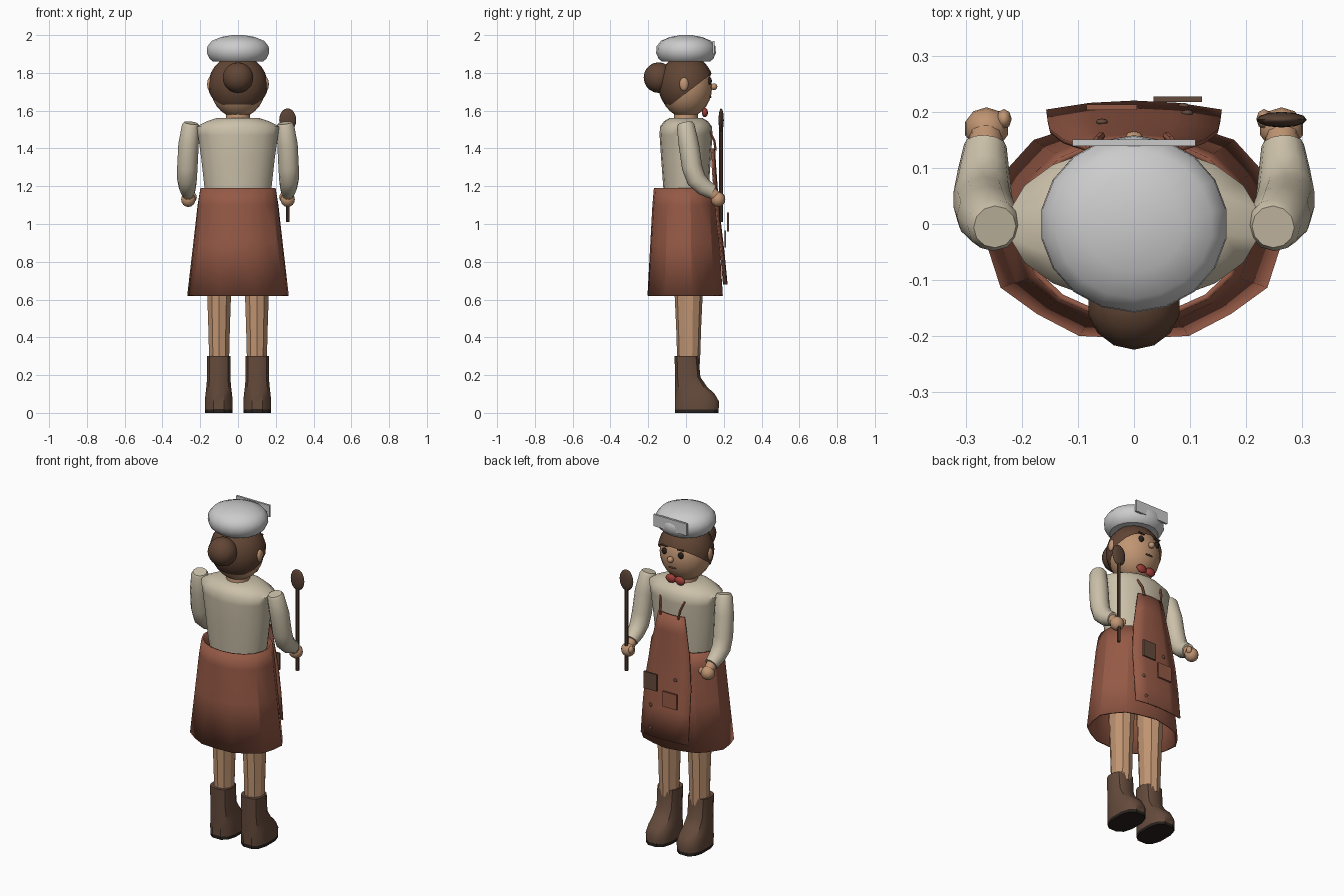
import bpy, bmesh, math
from mathutils import Vector, Matrix

if "Cube" in bpy.data.objects:
    bpy.data.objects.remove(bpy.data.objects["Cube"])


def material(name, rgb):
    m = bpy.data.materials.new(name)
    m.diffuse_color = (*rgb, 1)
    m.use_nodes = True
    m.node_tree.nodes["Principled BSDF"].inputs["Base Color"].default_value = m.diffuse_color
    return m


SHIRT = material("linen", (.6, .53, .40))
RED = material("rust_cloth", (.30, .10, .06))
SKIN = material("skin", (.53, .30, .17))
HAIR = material("hair_brown", (.12, .06, .035))
BOOT = material("leather", (.13, .07, .045))
WOOD = material("dark_wood", (.10, .055, .035))
BLACK = material("dark", (.02, .015, .012))
BOW = material("bow_red", (.35, .05, .04))


def finish(name, bm, mat=None, angle=40):
    bmesh.ops.recalc_face_normals(bm, faces=bm.faces)
    me = bpy.data.meshes.new(name)
    bm.to_mesh(me)
    bm.free()
    ob = bpy.data.objects.new(name, me)
    bpy.context.collection.objects.link(ob)
    if mat:
        me.materials.append(mat)
    if angle:
        bpy.ops.object.select_all(action='DESELECT')
        ob.select_set(True)
        bpy.context.view_layer.objects.active = ob
        bpy.ops.object.shade_smooth_by_angle(angle=math.radians(angle))
    return ob


def skin_rings(rings, caps=True, closed=True):
    bm = bmesh.new()
    rows = [[bm.verts.new(p) for p in r] for r in rings]
    n = len(rows[0])
    for a, b in zip(rows, rows[1:]):
        for i in range(n if closed else n - 1):
            j = (i + 1) % n
            bm.faces.new((a[i], a[j], b[j], b[i]))
    if caps:
        bm.faces.new(rows[0])
        bm.faces.new(rows[-1])
    return bm


def oval(cx, cy, z, rx, ry, n=16, power=1.0, fold=0):
    pts = []
    for i in range(n):
        t = 2 * math.pi * (i + .5) / n
        c, s = math.cos(t), math.sin(t)
        k = 1 - (fold if i % 2 else 0)
        pts.append((cx + k * rx * math.copysign(abs(c) ** power, c),
                    cy + k * ry * math.copysign(abs(s) ** power, s), z))
    return pts


def tube(name, pts, radii, mat, n=12):
    pts = [Vector(p) for p in pts]
    rings = []
    for i, p in enumerate(pts):
        d = (pts[min(i + 1, len(pts) - 1)] - pts[max(i - 1, 0)]).normalized()
        u = Vector((1, 0, 0))
        u = (u - d * u.dot(d)).normalized()
        v = d.cross(u)
        rings.append([p + radii[i] * (u * math.cos(2 * math.pi * k / n) + v * math.sin(2 * math.pi * k / n))
                      for k in range(n)])
    return finish(name, skin_rings(rings), mat)


def ball(name, loc, size, mat=None, u=14, v=10):
    bm = bmesh.new()
    bmesh.ops.create_uvsphere(bm, u_segments=u, v_segments=v, radius=1)
    bmesh.ops.transform(bm, matrix=Matrix.Translation(loc) @ Matrix.Diagonal((*size, 1)), verts=bm.verts)
    return finish(name, bm, mat, 60)


def box(name, loc, size, mat=None, tilt=0):
    bm = bmesh.new()
    bmesh.ops.create_cube(bm, size=1)
    m = Matrix.Translation(loc) @ Matrix.Rotation(tilt, 4, 'X') @ Matrix.Diagonal((*size, 1))
    bmesh.ops.transform(bm, matrix=m, verts=bm.verts)
    return finish(name, bm, mat, 0)


# head, hair cap cut by a slanted plane, and bun
ball("head", (0, 0, 1.725), (.145, .138, .162), SKIN, 20, 14)
bm = bmesh.new()
bmesh.ops.create_uvsphere(bm, u_segments=20, v_segments=14, radius=1)
bmesh.ops.transform(bm, matrix=Matrix.Translation((0, 0, 1.735)) @ Matrix.Diagonal((.157, .147, .16, 1)), verts=bm.verts)
bmesh.ops.bisect_plane(bm, geom=bm.verts[:] + bm.edges[:] + bm.faces[:], plane_co=(0, -.12, 1.6),
                       plane_no=(0, -.20, .26), clear_inner=True)
finish("hair", bm, HAIR, 60)
ball("hair_bun", (0, -.145, 1.775), (.083, .079, .081), HAIR, 14, 10)
ball("nose", (0, .148, 1.727), (.018, .018, .018), SKIN, 10, 8)
ball("mouth", (0, .128, 1.672), (.025, .008, .005), BOOT, 10, 6)
tube("neck", [(0, 0, 1.5), (0, 0, 1.62)], [.07, .06], SKIN)

# hat and its front plate
hat = [(1.86, .135, .128), (1.875, .153, .145), (1.905, .167, .158), (1.94, .165, .156),
       (1.97, .14, .132), (1.99, .09, .085), (2.0, .03, .03)]
finish("hat", skin_rings([oval(0, 0, z, a, b, 18) for z, a, b in hat]))
box("hat_plate", (0, .145, 1.935), (.22, .012, .07))

# shirt body
body = [(1.08, .155, .11), (1.19, .18, .12), (1.35, .198, .132), (1.47, .215, .14),
        (1.515, .225, .138), (1.545, .165, .115), (1.562, .11, .085)]
finish("shirt_body", skin_rings([oval(0, 0, z, a, b, 18) for z, a, b in body]), SHIRT, 60)

# flared skirt shell
skirt = [(1.19, .197, .157), (1.1, .212, .167), (.9, .235, .18), (.62, .268, .198)]
ob = finish("skirt", skin_rings([oval(0, -.008, z, a, b, 18, .95, .035 * i / 3)
                                 for i, (z, a, b) in enumerate(skirt)], caps=False), RED, 25)
sol = ob.modifiers.new("thickness", 'SOLIDIFY')
sol.thickness, sol.offset = .01, 0

# apron panel, curved across
apron = [(1.40, .085, .15), (1.3, .105, .156), (1.19, .127, .164), (1.0, .15, .182), (.85, .154, .2), (.68, .156, .216)]
rows = [[(w * t, y - .016 * t * t, z) for t in (-1, -.5, 0, .5, 1)] for z, w, y in apron]
ob = finish("apron", skin_rings(rows, caps=False, closed=False), RED, 40)
sol = ob.modifiers.new("thickness", 'SOLIDIFY')
sol.thickness, sol.offset = .008, 0

# pockets and buttons
box("upper_pocket", (.078, .222, 1.01), (.087, .01, .1), BOOT)
box("lower_pocket", (-.04, .208, .92), (.09, .01, .09), RED)
for x, y, z in ((-.057, .182, 1.035), (.095, .198, .856), (.088, .21, .725)):
    ball("apron_button", (x, y, z), (.011, .006, .011), BOOT, 8, 6)

# spoon
tube("spoon_handle", [(.263, .186, 1.01), (.263, .186, 1.52)], [.01, .01], WOOD, 8)
ball("spoon_bowl", (.263, .186, 1.55), (.045, .014, .062), WOOD, 12, 10)

for s in (-1, 1):
    # face details and bow
    ball("ear", (s * .15, -.01, 1.74), (.014, .025, .036), SKIN, 10, 8)
    ball("eye", (s * .054, .126, 1.757), (.017, .011, .019), BLACK, 10, 8)
    box("eyebrow", (s * .054, .128, 1.79), (.04, .01, .007), HAIR)
    ball("bow_loop", (s * .03, .1, 1.59), (.033, .016, .025), BOW, 10, 8)
    # apron straps
    tube("apron_strap", [(s * .058, .157, 1.39), (s * .066, .15, 1.44), (s * .08, .125, 1.49)], [.007] * 3, RED, 6)
    # bent sleeve, cuff, wrist and hand
    tube("sleeve", [(s * .248, -.005, 1.535), (s * .25, -.002, 1.52), (s * .262, .015, 1.42), (s * .268, .032, 1.3),
                    (s * .27, .055, 1.235), (s * .268, .095, 1.195), (s * .265, .14, 1.17)],
         [.038, .047, .054, .054, .052, .046, .038], SHIRT)
    tube("wrist", [(s * .265, .125, 1.178), (s * .264, .165, 1.14)], [.031, .029], SKIN, 10)
    ball("hand", (s * .263, .17, 1.13), (.04, .038, .04), SKIN, 10, 8)
    ball("thumb", (s * .232, .187, 1.142), (.014, .018, .022), SKIN, 8, 6)
    # leg
    finish("leg", skin_rings([oval(s * .1, .014, z, a, b, 10) for z, a, b in
                              ((.26, .055, .06), (.45, .06, .066), (.62, .066, .074), (.85, .072, .082))]), SKIN, 20)
    # boot and sole
    boot = [(.018, .075, -.06, .176), (.06, .076, -.06, .178), (.1, .072, -.06, .155), (.14, .067, -.06, .112),
            (.19, .063, -.06, .078), (.3, .065, -.062, .068)]
    finish("boot", skin_rings([oval(s * .102, (a + b) / 2, z, w, (b - a) / 2, 12, .75) for z, w, a, b in boot]), BOOT, 35)
    finish("boot_sole", skin_rings([oval(s * .102, .058, z, .075, .118, 12, .75) for z in (0, .02)]), BLACK, 30)
